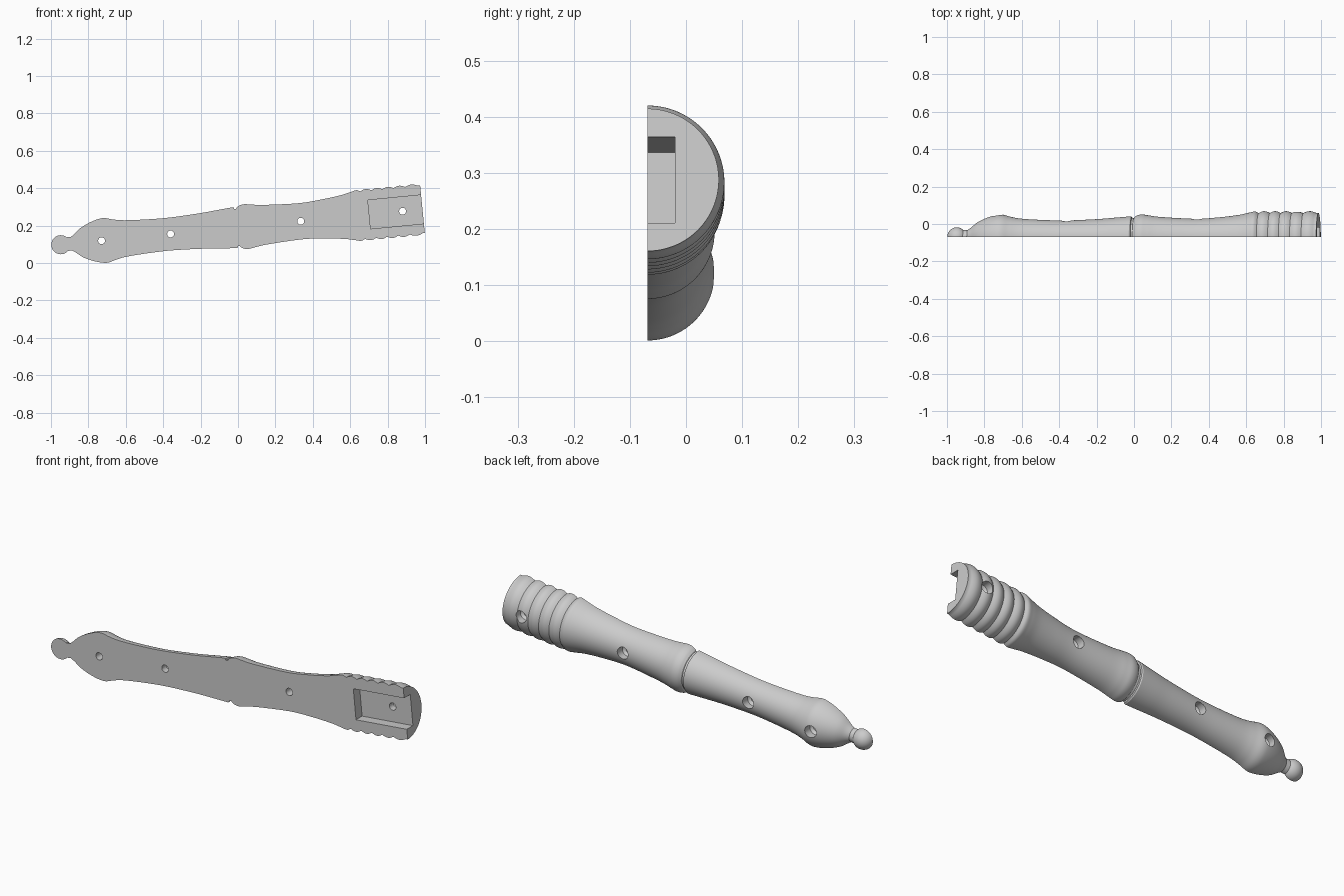
import bpy, bmesh, math
from mathutils import Matrix, Vector

if "Cube" in bpy.data.objects:
    bpy.data.objects.remove(bpy.data.objects["Cube"])

FLAT_Y = -0.069
SEGS = 64
# Frame whose x axis runs along the turned handle
FRAME = Matrix.Translation((0, FLAT_Y, 0.191)) @ Matrix.Rotation(math.radians(-5.6), 4, 'Y')

mat = bpy.data.materials.new("plain grey")
mat.use_nodes = True
GREY = (0.6, 0.6, 0.6, 1)
mat.diffuse_color = GREY
mat.node_tree.nodes["Principled BSDF"].inputs["Base Color"].default_value = GREY


def smooth(points, n=6):
    """Catmull-Rom curve through a few profile points."""
    pts = [Vector(p) for p in points]
    pts = [2 * pts[0] - pts[1]] + pts + [2 * pts[-1] - pts[-2]]
    out = []
    for a, b, c, d in zip(pts, pts[1:], pts[2:], pts[3:]):
        for i in range(n):
            t = i / n
            out.append(0.5 * (2 * b + (c - a) * t + (2 * a - 5 * b + 4 * c - d) * t * t
                              + (3 * b - a - 3 * c + d) * t ** 3))
    return out + [pts[-2]]


def make_object(name, bm):
    bmesh.ops.recalc_face_normals(bm, faces=bm.faces)
    bm.transform(FRAME)
    me = bpy.data.meshes.new(name)
    bm.to_mesh(me)
    bm.free()
    me.materials.append(mat)
    ob = bpy.data.objects.new(name, me)
    bpy.context.scene.collection.objects.link(ob)
    return ob


# Profile as (distance along axis, radius): knob, lower grip, collar and upper grip, ribs
TIP = -1.003
profile = []
for i in range(1, 14):
    a = math.radians(i * 134 / 13)
    profile.append(Vector((-0.952 - 0.051 * math.cos(a), 0.051 * math.sin(a))))
profile += smooth([(-0.895, 0.036), (-0.875, 0.05), (-0.84, 0.078), (-0.79, 0.102),
                   (-0.74, 0.117), (-0.705, 0.119), (-0.66, 0.107), (-0.6, 0.097),
                   (-0.48, 0.09), (-0.36, 0.088), (-0.2, 0.095), (-0.1, 0.103), (-0.018, 0.11)])
profile += [Vector((-0.012, 0.107)), Vector((-0.01, 0.1)), Vector((0.0, 0.1))]
profile += smooth([(0.003, 0.106), (0.02, 0.116), (0.045, 0.12), (0.08, 0.115), (0.15, 0.106),
                   (0.33, 0.097), (0.45, 0.104), (0.56, 0.117), (0.62, 0.13),
                   (0.65, 0.136), (0.67, 0.127)])
ribs = [0.67, 0.73, 0.788, 0.848, 0.91, 0.98]
for a, b in zip(ribs, ribs[1:]):
    for i in range(1, 11):
        t = i / 10
        profile.append(Vector((a + (b - a) * t, 0.1275 + 0.01 * math.sin(math.pi * t))))
profile.append(Vector((0.991, 0.1275)))

# Half-turned body with a flat front
bm = bmesh.new()
rings = []
for s, r in profile:
    rings.append([bm.verts.new((s, r * math.sin(math.pi * k / SEGS), r * math.cos(math.pi * k / SEGS)))
                  for k in range(SEGS + 1)])
tip = bm.verts.new((TIP, 0, 0))
for k in range(SEGS):
    bm.faces.new((tip, rings[0][k], rings[0][k + 1]))
    for p, q in zip(rings, rings[1:]):
        bm.faces.new((p[k], q[k], q[k + 1], p[k + 1]))
bm.faces.new(rings[-1])
bm.faces.new([tip] + [r[0] for r in rings] + [r[-1] for r in reversed(rings)])
body = make_object("handle_half", bm)

# Rectangular pocket, open at the wide end
cutters = []
bm = bmesh.new()
bmesh.ops.create_cube(bm, size=1, matrix=Matrix.Translation((0.905, -0.0015, 0))
                      @ Matrix.Diagonal((0.4, 0.101, 0.154, 1)))
cutters.append(make_object("pocket_cutter", bm))


def hole_cutter(s, radius):
    """Through hole, widened towards the rounded back."""
    bm = bmesh.new()
    floor = radius - 0.04
    steps = [(-0.05, 0.0185), (floor - 0.012, 0.0185), (floor, 0.03), (0.25, 0.03)]
    n = 24
    loops = [[bm.verts.new((s + r * math.cos(math.tau * k / n), y, r * math.sin(math.tau * k / n)))
              for k in range(n)] for y, r in steps]
    for p, q in zip(loops, loops[1:]):
        for k in range(n):
            j = (k + 1) % n
            bm.faces.new((p[k], q[k], q[j], p[j]))
    bm.faces.new(loops[0])
    bm.faces.new(loops[-1])
    return make_object("screw_hole_cutter", bm)


for s, radius in ((-0.733, 0.117), (-0.362, 0.088), (0.337, 0.097), (0.884, 0.135)):
    cutters.append(hole_cutter(s, radius))

# Cut the pocket and holes, then drop the cutters
for c in cutters:
    c.hide_render = True
    mod = body.modifiers.new(c.name, 'BOOLEAN')
    mod.operation = 'DIFFERENCE'
    mod.solver = 'EXACT'
    mod.object = c
bpy.context.view_layer.update()
cut_mesh = bpy.data.meshes.new_from_object(body.evaluated_get(bpy.context.evaluated_depsgraph_get()))
body.modifiers.clear()
body.data = cut_mesh
for c in cutters:
    bpy.data.objects.remove(c)

bpy.ops.object.select_all(action='DESELECT')
body.select_set(True)
bpy.context.view_layer.objects.active = body
bpy.ops.object.shade_smooth_by_angle(angle=math.radians(30))
